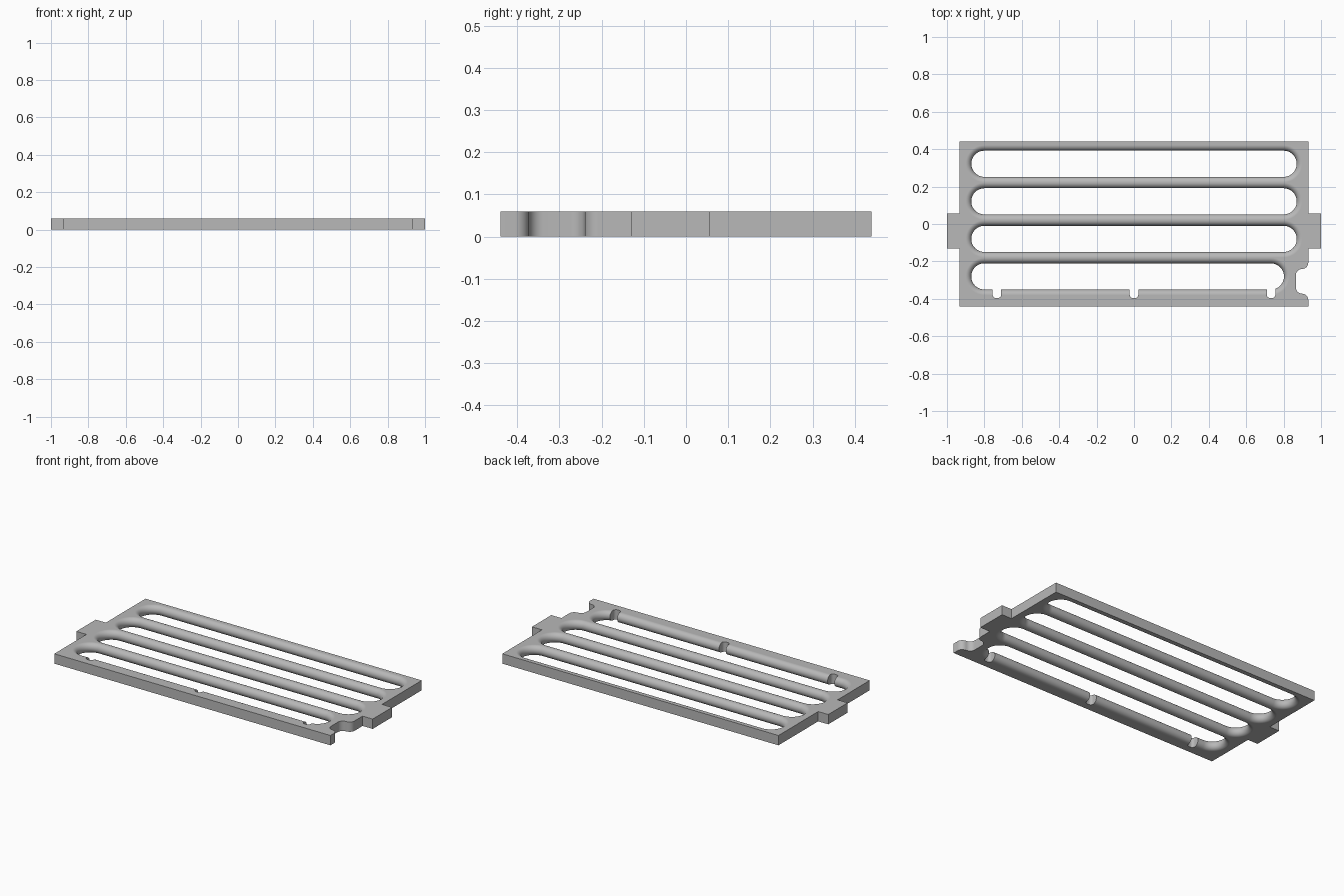
import bpy, bmesh
from math import sin, cos, pi, radians

cube = bpy.data.objects.get("Cube")
if cube:
    bpy.data.objects.remove(cube, do_unlink=True)

THICK = 0.06
HALF = THICK / 2
ROUND = 0.0297      # rounding of the slot rims, which turns the bars into rods
SLOT_R = 0.07

grey = bpy.data.materials.new("plain grey")
grey.use_nodes = True
grey.diffuse_color = (0.48, 0.48, 0.48, 1)
grey.node_tree.nodes["Principled BSDF"].inputs["Base Color"].default_value = (0.48, 0.48, 0.48, 1)


def arc(cx, cy, r, a0, a1, n):
    """Points on an arc, angles in degrees."""
    angles = [radians(a0 + (a1 - a0) * i / n) for i in range(n + 1)]
    return [(cx + r * cos(a), cy + r * sin(a)) for a in angles]


def loft(name, rings):
    """Closed solid through a stack of (outline, z) rings."""
    bm = bmesh.new()
    loops = [[bm.verts.new((x, y, z)) for x, y in pts] for pts, z in rings]
    n = len(loops[0])
    for low, high in zip(loops, loops[1:]):
        for i in range(n):
            j = (i + 1) % n
            bm.faces.new((low[i], low[j], high[j], high[i]))
    bm.faces.new(loops[0][::-1])
    bm.faces.new(loops[-1])
    bmesh.ops.recalc_face_normals(bm, faces=bm.faces)
    mesh = bpy.data.meshes.new(name)
    bm.to_mesh(mesh)
    bm.free()
    mesh.materials.append(grey)
    obj = bpy.data.objects.new(name, mesh)
    bpy.context.collection.objects.link(obj)
    return obj


def slot_outline(x0, x1, y, r):
    return arc(x1, y, r, -90, 90, 24) + arc(x0, y, r, 90, 270, 24)


def slot_cutter(x0, x1, y):
    """Slot that flares at the top and bottom with a round rim."""
    rings = [(slot_outline(x0, x1, y, SLOT_R + ROUND), -0.02)]
    steps = 16
    for i in range(steps + 1):
        a = -pi / 2 + pi * i / steps
        r = SLOT_R + ROUND * (1 - cos(a))
        rings.append((slot_outline(x0, x1, y, r), HALF + HALF * sin(a)))
    rings.append((slot_outline(x0, x1, y, SLOT_R + ROUND), THICK + 0.02))
    return loft("slot_cutter", rings)


def notch_cutter(x):
    """Small round-cornered notch in the front rail."""
    w, r, bottom = 0.023, 0.018, -0.396
    pts = [(x + w, -0.28), (x - w, -0.28)]
    pts += arc(x - w + r, bottom + r, r, 180, 270, 6)
    pts += arc(x + w - r, bottom + r, r, 270, 360, 6)
    return loft("notch_cutter", [(pts, -0.02), (pts, THICK + 0.02)])


# Plate outline with side tabs and the curved recess on the left edge
SIDE, END, TAB_LOW, TAB_HIGH = 0.932, 0.44, -0.13, 0.057
r = 0.0335
recess = arc(SIDE - r, -0.406, r, 0, 90, 6)
recess += arc(SIDE - r, -0.406 + 2 * r, r, 270, 180, 6)
recess += arc(SIDE - r, -0.207 - 2 * r, r, 180, 90, 6)
recess += arc(SIDE - r, -0.207, r, 270, 360, 6)
outline = [(-SIDE, -END), (SIDE, -END)] + recess
outline += [(SIDE, TAB_LOW), (1, TAB_LOW), (1, TAB_HIGH), (SIDE, TAB_HIGH), (SIDE, END)]
outline += [(-SIDE, END), (-SIDE, TAB_HIGH), (-1, TAB_HIGH), (-1, TAB_LOW), (-SIDE, TAB_LOW)]
plate = loft("slotted_plate", [(outline, 0), (outline, THICK)])

# Four long slots, the front one shorter, and three notches
cutters = []
for i in range(4):
    right_end = 0.732 if i == 3 else 0.8
    cutters.append(slot_cutter(-0.8, right_end, 0.322 - 0.2008 * i))
cutters += [notch_cutter(x) for x in (-0.733, 0, 0.733)]

bpy.ops.object.select_all(action="DESELECT")
plate.select_set(True)
bpy.context.view_layer.objects.active = plate
for cutter in cutters:
    mod = plate.modifiers.new("cut", "BOOLEAN")
    mod.operation = "DIFFERENCE"
    mod.solver = "EXACT"
    mod.object = cutter
    bpy.ops.object.modifier_apply(modifier=mod.name)
    bpy.data.objects.remove(cutter, do_unlink=True)

# Smooth rims, sharp outer corners
bpy.ops.object.shade_smooth_by_angle(angle=radians(30))
weighted = plate.modifiers.new("even shading", "WEIGHTED_NORMAL")
weighted.keep_sharp = True
